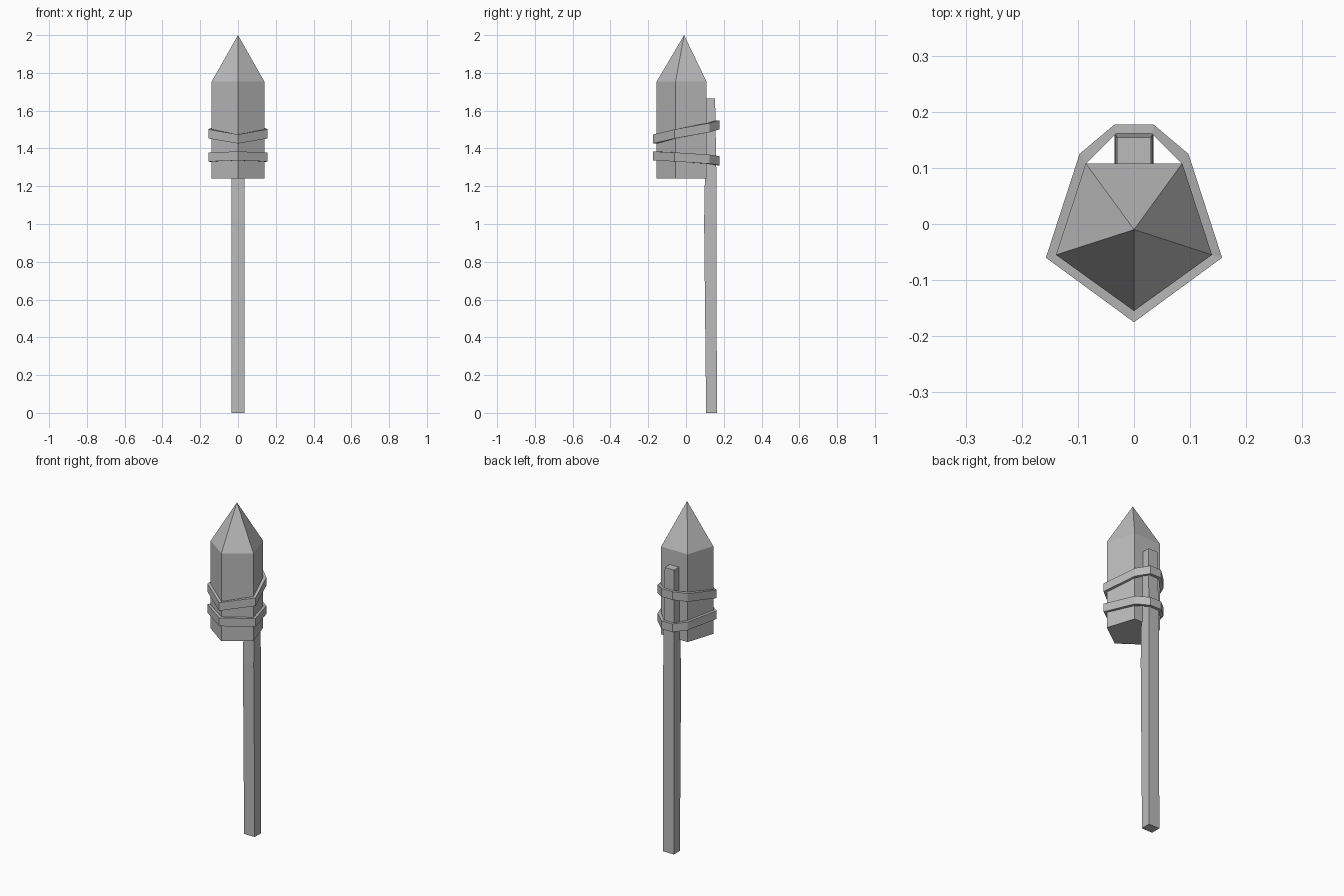
import bpy

old = bpy.data.objects.get("Cube")
if old:
    bpy.data.objects.remove(old)

grey = bpy.data.materials.new("stone grey")
grey.use_nodes = True
colour = (0.5, 0.5, 0.5, 1)
grey.diffuse_color = colour
grey.node_tree.nodes["Principled BSDF"].inputs["Base Color"].default_value = colour


def make(name, verts, faces):
    mesh = bpy.data.meshes.new(name)
    mesh.from_pydata(verts, [], faces)
    mesh.materials.append(grey)
    obj = bpy.data.objects.new(name, mesh)
    bpy.context.collection.objects.link(obj)
    return obj


def bridge(a, b, n):
    """Quads between two rings of n points starting at indices a and b."""
    return [(a + i, a + (i + 1) % n, b + (i + 1) % n, b + i) for i in range(n)]


def mirrored(half):
    """Close a right-hand outline by mirroring it across x = 0."""
    return half + [(-p[0], *p[1:]) for p in reversed(half) if p[0] > 0]


# Five-sided head with a pointed tip
pentagon = mirrored([(0, -0.155), (0.139, -0.055), (0.086, 0.108)])
verts = [(x, y, z) for z in (1.24, 1.755) for x, y in pentagon] + [(0, -0.01, 2)]
faces = [tuple(reversed(range(5)))] + bridge(0, 5, 5)
faces += [(5 + i, 5 + (i + 1) % 5, 10) for i in range(5)]
make("head", verts, faces)

# Slightly bowed square shaft: height, half width, front, back
sections = [(0, 0.035, 0.105, 0.163), (0.15, 0.035, 0.105, 0.163),
            (1.01, 0.035, 0.096, 0.162), (1.25, 0.034, 0.1, 0.161),
            (1.665, 0.03, 0.104, 0.154)]
verts = []
for z, w, front, back in sections:
    verts += [(-w, front, z), (w, front, z), (w, back, z), (-w, back, z)]
last = len(verts) - 4
faces = [(3, 2, 1, 0), tuple(range(last, last + 4))]
for start in range(0, last, 4):
    faces += bridge(start, start + 4, 4)
make("shaft", verts, faces)

# Tilted bindings that wrap the head and the shaft
outer = [(0, -0.175), (0.157, -0.06), (0.097, 0.125), (0.035, 0.177)]
inner = [(0, -0.154), (0.138, -0.055), (0.085, 0.108), (0.032, 0.161)]


def binding(name, heights, thickness=0.048):
    rings = []
    for outline, dz in ((outer, -0.5), (outer, 0.5), (inner, 0.5), (inner, -0.5)):
        rings.append(mirrored([(x, y, z + dz * thickness)
                               for (x, y), z in zip(outline, heights)]))
    n = len(rings[0])
    faces = []
    for k in range(4):
        faces += bridge(k * n, (k + 1) % 4 * n, n)
    make(name, [p for ring in rings for p in ring], faces)


binding("upper_binding", (1.45, 1.477, 1.51, 1.525))
binding("lower_binding", (1.36, 1.355, 1.343, 1.335))
